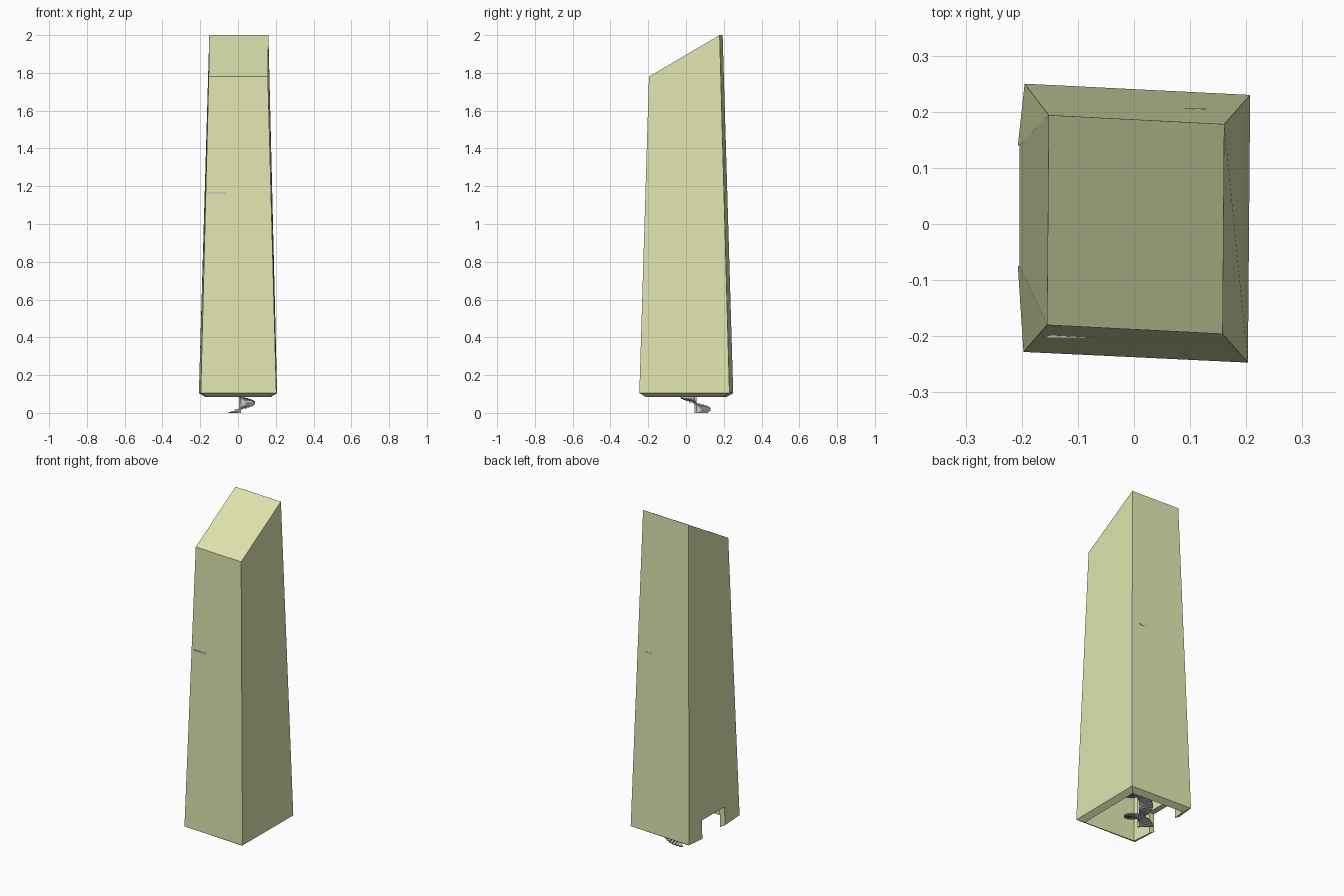
import bpy, bmesh, math
from mathutils import Vector, Matrix

if "Cube" in bpy.data.objects:
    bpy.data.objects.remove(bpy.data.objects["Cube"])


def finish(bm, name, mat=None):
    bmesh.ops.recalc_face_normals(bm, faces=bm.faces)
    mesh = bpy.data.meshes.new(name)
    bm.to_mesh(mesh)
    bm.free()
    ob = bpy.data.objects.new(name, mesh)
    bpy.context.collection.objects.link(ob)
    if mat:
        mesh.materials.append(mat)
    return ob


def box(bm, lo, hi, turn=Matrix()):
    lo, hi = Vector(lo), Vector(hi)
    m = turn @ Matrix.Translation((lo + hi) / 2) @ Matrix.Diagonal((*(hi - lo), 1))
    bmesh.ops.create_cube(bm, size=1, matrix=m)


# Tower: tapered hollow shell, open underneath, sloped roof, doorway on the left
WALL = 0.033
# bottom rim: back right, back left, four doorway points, front left, front right
rim = [(0.207, 0.23, 0.105), (-0.195, 0.25, 0.105),
       (-0.207, 0.14, 0.105), (-0.204, 0.14, 0.215),
       (-0.204, -0.075, 0.215), (-0.207, -0.075, 0.105),
       (-0.197, -0.228, 0.105), (0.203, -0.247, 0.105)]
roof = [(0.161, 0.178, 2.0), (-0.152, 0.194, 2.0),
        (-0.155, -0.18, 1.78), (0.158, -0.196, 1.78)]


def inset(p, drop):
    x, y, z = p
    y2 = y - math.copysign(WALL, y) if abs(y) > 0.15 else y
    return (x - math.copysign(WALL, x), y2, z - drop)


bm = bmesh.new()
loops = []
for inner in (False, True):
    b = [bm.verts.new(inset(p, 0 if 0.15 < p[2] else 0.02) if inner else p) for p in rim]
    t = [bm.verts.new(inset(p, WALL) if inner else p) for p in roof]
    for f in ((b[0], b[1], t[1], t[0]), (b[1], b[2], b[3], t[1]),
              (b[3], b[4], t[2], t[1]), (b[4], b[5], b[6], t[2]),
              (b[6], b[7], t[3], t[2]), (b[7], b[0], t[0], t[3]), t):
        bm.faces.new(f)
    loops.append(b)
for i in range(8):
    j = (i + 1) % 8
    bm.faces.new((loops[0][i], loops[0][j], loops[1][j], loops[1][i]))
paint = bpy.data.materials.new("pale_yellow_green")
paint.diffuse_color = (0.74, 0.78, 0.43, 1)
paint.use_nodes = True
paint.node_tree.nodes["Principled BSDF"].inputs["Base Color"].default_value = paint.diffuse_color
finish(bm, "tower_shell", paint)

# Upper floor: plate whose edges just break through the walls
bm = bmesh.new()
box(bm, (-0.155, -0.203, 1.16), (0.128, 0.206, 1.17))
finish(bm, "upper_floor")

# Spiral stair: wedge treads winding clockwise around a pole
CENTRE, RADIUS, PITCH, PER_TURN, TOP = Vector((0.01, 0.05, 0)), 0.08, 0.135, 24, 1.16
step = 2 * math.pi / PER_TURN
rise = PITCH / PER_TURN
bm = bmesh.new()
for i in range(int(TOP / rise)):
    a = math.radians(140) - i * step
    z = i * rise
    ring = []
    for h in (z, z + rise):
        for r, ang in ((0.004, a), (RADIUS, a), (RADIUS, a - step), (0.004, a - step)):
            ring.append(bm.verts.new(CENTRE + Vector((r * math.cos(ang), r * math.sin(ang), h))))
    bm.faces.new(ring[:4])
    bm.faces.new(ring[4:])
    for k in range(4):
        n = (k + 1) % 4
        bm.faces.new((ring[k], ring[n], ring[n + 4], ring[k + 4]))
finish(bm, "stair_treads")

bm = bmesh.new()
bmesh.ops.create_cone(bm, cap_ends=True, segments=12, radius1=0.006, radius2=0.006, depth=TOP,
                      matrix=Matrix.Translation(CENTRE + Vector((0, 0, TOP / 2))))
finish(bm, "stair_pole")
